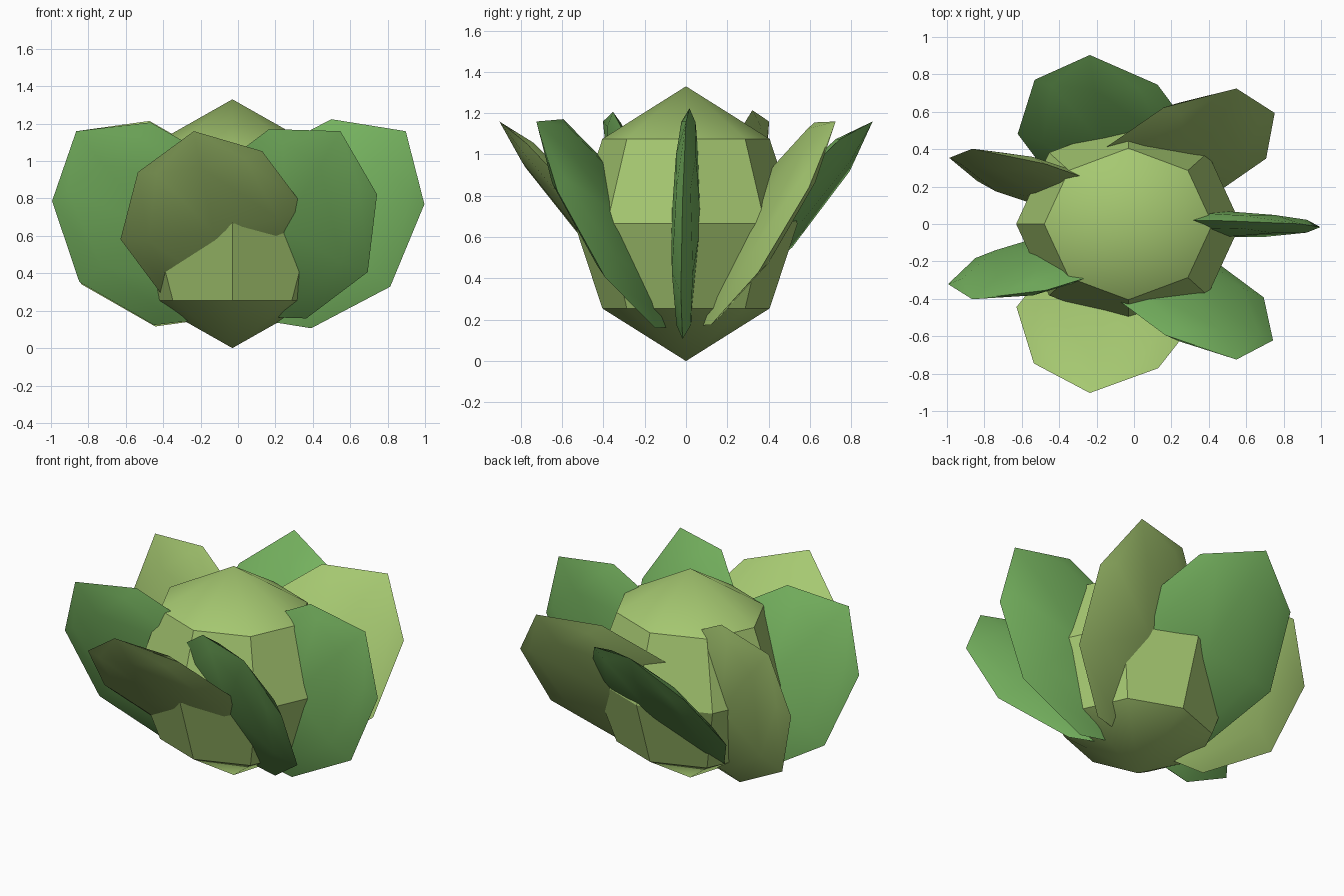
import bpy
import bmesh
from math import cos, sin, pi, tau, radians
from mathutils import Matrix, Vector

cube = bpy.data.objects.get("Cube")
if cube:
    bpy.data.objects.remove(cube, do_unlink=True)


def make_material(name, color):
    mat = bpy.data.materials.new(name)
    mat.use_nodes = True
    mat.diffuse_color = color
    mat.node_tree.nodes["Principled BSDF"].inputs["Base Color"].default_value = color
    return mat


pale_green = make_material("pale green", (0.38, 0.58, 0.165, 1))
leaf_green = make_material("leaf green", (0.18, 0.45, 0.115, 1))


def faceted_ball(name, ring_radius, ring_height, scale, matrix, mat, sides=8):
    """Eight-sided ball of three rings between two poles, scaled and placed."""
    bm = bmesh.new()
    top = bm.verts.new((0, 0, 1))
    bottom = bm.verts.new((0, 0, -1))
    rings = []
    for r, z in ((ring_radius, ring_height), (1, 0), (ring_radius, -ring_height)):
        rings.append([bm.verts.new((r * cos(tau * i / sides), r * sin(tau * i / sides), z))
                      for i in range(sides)])
    for i in range(sides):
        j = (i + 1) % sides
        bm.faces.new((top, rings[0][i], rings[0][j]))
        for upper, lower in zip(rings, rings[1:]):
            bm.faces.new((upper[i], lower[i], lower[j], upper[j]))
        bm.faces.new((bottom, rings[-1][j], rings[-1][i]))
    bm.transform(matrix @ Matrix.Diagonal((*scale, 1)))
    bmesh.ops.recalc_face_normals(bm, faces=bm.faces)
    mesh = bpy.data.meshes.new(name)
    bm.to_mesh(mesh)
    bm.free()
    mesh.materials.append(mat)
    obj = bpy.data.objects.new(name, mesh)
    bpy.context.collection.objects.link(obj)
    bpy.ops.object.select_all(action='DESELECT')
    obj.select_set(True)
    bpy.context.view_layer.objects.active = obj
    bpy.ops.object.shade_smooth_by_angle(angle=radians(30))
    return obj


# Central bulb
center = Vector((-0.03, 0, 0.665))
faceted_ball("bulb", 0.75, 0.617, (0.6, 0.54, 0.665),
             Matrix.Translation(center), pale_green)

# Ring of flat leaves leaning outward, alternating in colour
LEAVES, REACH, LEAN, TWIST = 7, 0.475, 0.74, -0.05
for i in range(LEAVES):
    a = tau * i / LEAVES
    axis = Vector((sin(LEAN) * cos(a), sin(LEAN) * sin(a), cos(LEAN)))
    side = Vector((0, 1, 0)).cross(axis).normalized()
    normal = axis.cross(side)
    frame = Matrix((side, normal, axis)).transposed().to_4x4()
    place = Matrix.Translation(center + REACH * Vector((cos(a), sin(a), 0)))
    faceted_ball(f"leaf_{i + 1}", 0.675, 0.67, (0.5, 0.072, 0.67),
                 place @ frame @ Matrix.Rotation(TWIST, 4, 'Z'),
                 pale_green if i % 2 else leaf_green)
